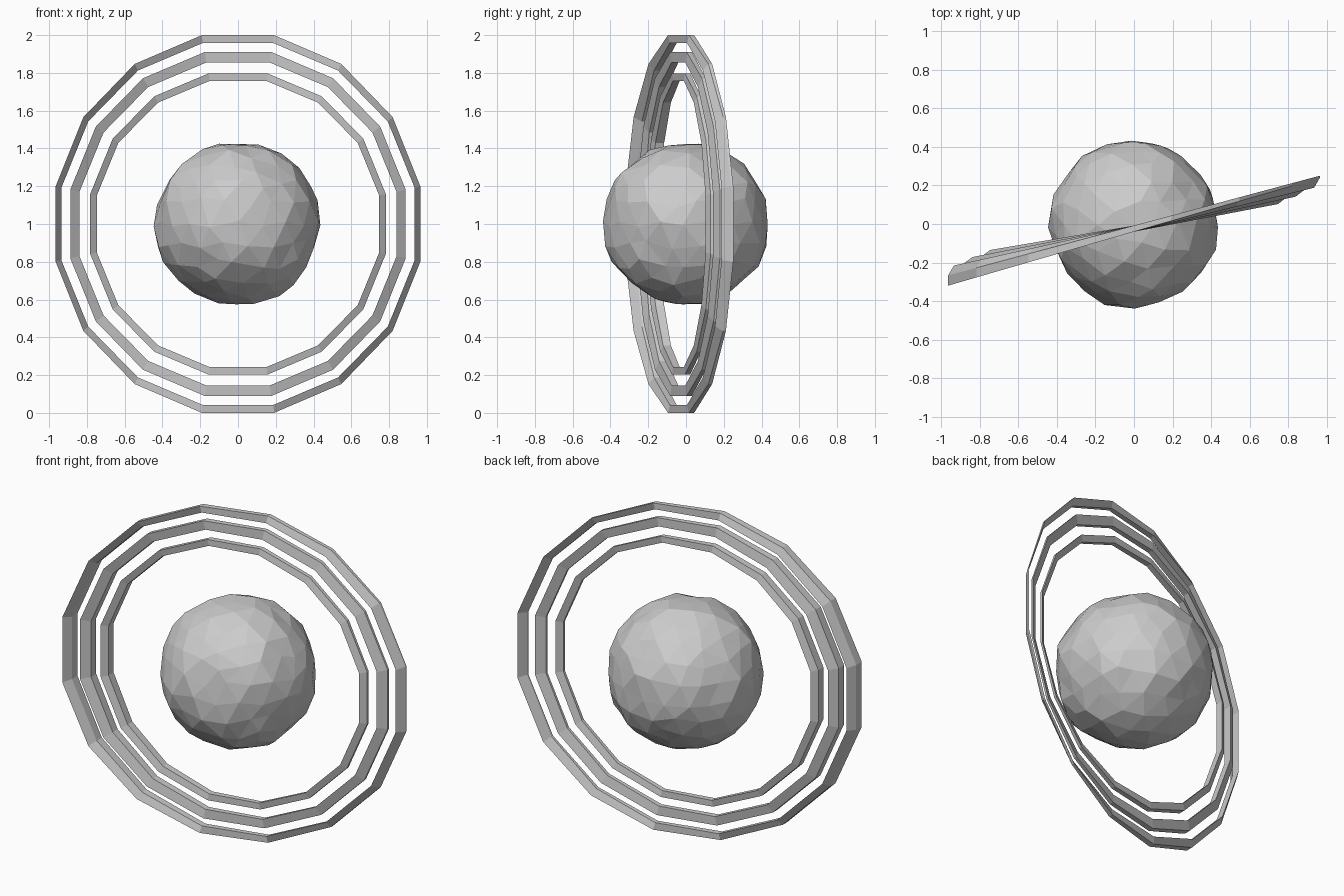
import bpy, bmesh, math, random
from mathutils import Vector

if "Cube" in bpy.data.objects:
    bpy.data.objects.remove(bpy.data.objects["Cube"])

random.seed(4)
SIDES = 16


# Faceted, slightly lumpy core
def make_core():
    bm = bmesh.new()
    bmesh.ops.create_icosphere(bm, subdivisions=3, radius=0.438)
    for v in bm.verts:
        n = v.co.normalized()
        jitter = Vector([random.uniform(-0.022, 0.022) for _ in range(3)])
        jitter -= n * jitter.dot(n)
        v.co += jitter + n * random.uniform(-0.012, 0.01)
        v.co.z = v.co.z * 0.99 + 1.0
    finish(bm, "planet_core")


def finish(bm, name):
    bmesh.ops.recalc_face_normals(bm, faces=bm.faces)
    me = bpy.data.meshes.new(name)
    bm.to_mesh(me)
    bm.free()
    bpy.context.collection.objects.link(bpy.data.objects.new(name, me))


# Upright ring: the outer and inner edges are turned by different amounts,
# and the band is thicker on the left than on the right
def make_ring(name, r_out, r_in, slope_out, slope_in):
    bm = bmesh.new()
    loops = []
    for i in range(SIDES):
        a = 2 * math.pi * (i + 0.5) / SIDES
        section = []
        for r, slope, front in ((r_out, slope_out, 0), (r_out, slope_out, 1),
                                (r_in, slope_in, 1), (r_in, slope_in, 0)):
            turn = math.atan(slope)
            x = r * math.cos(a) * math.cos(turn)
            y = r * math.cos(a) * math.sin(turn) - 0.008
            thick = 0.032 - 0.022 * x
            section.append(bm.verts.new((x, y - front * thick, 1 + r * math.sin(a))))
        loops.append(section)
    for i in range(SIDES):
        p, q = loops[i], loops[(i + 1) % SIDES]
        for k in range(4):
            m = (k + 1) % 4
            bm.faces.new((p[k], p[m], q[m], q[k]))
    finish(bm, name)


make_core()
for spec in (("outer_ring", 1.019, 0.977, 0.268, 0.222),
             ("middle_ring", 0.928, 0.872, 0.225, 0.195),
             ("inner_ring", 0.813, 0.773, 0.196, 0.17)):
    make_ring(*spec)
